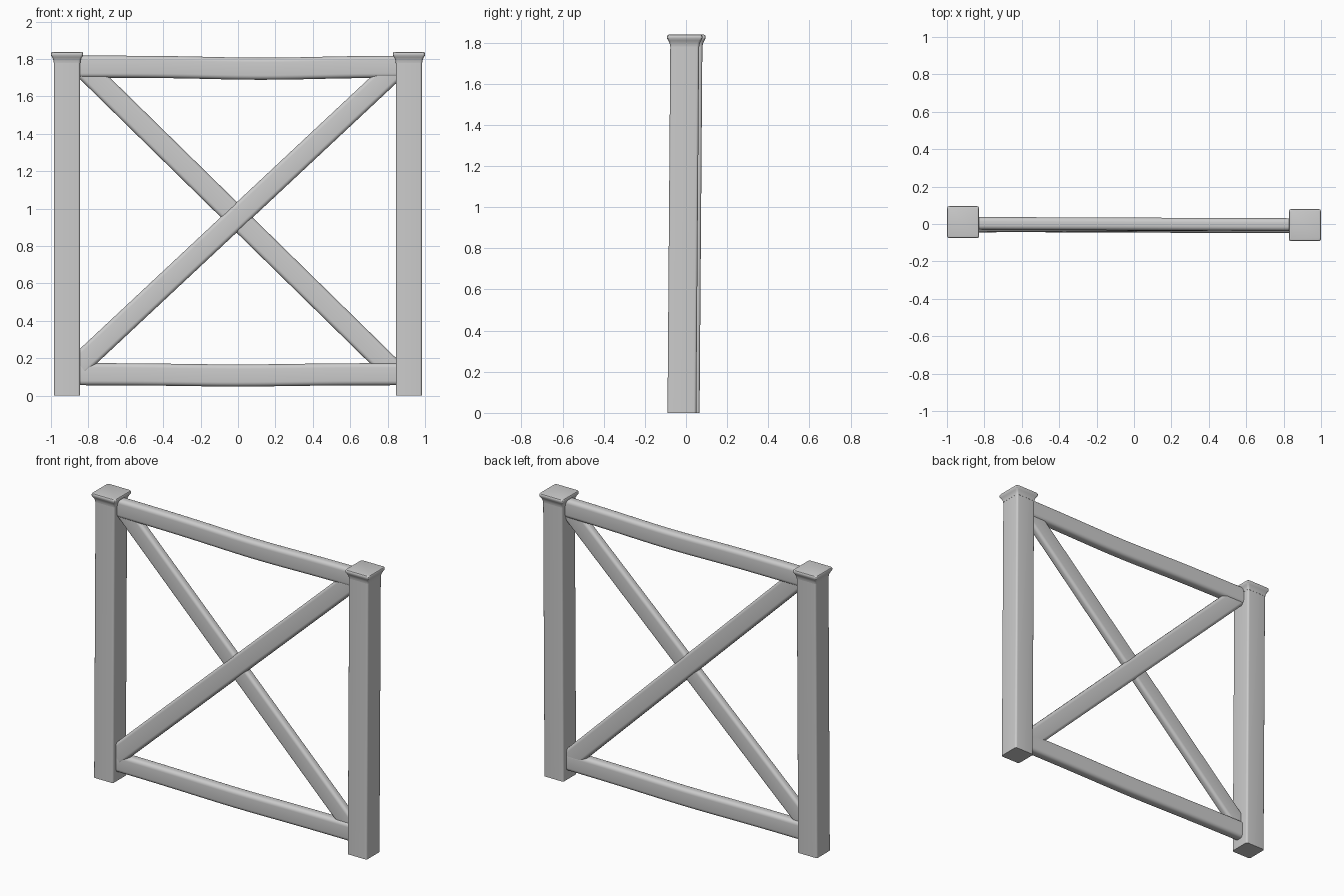
import bpy, bmesh, math
from mathutils import Vector

cube = bpy.data.objects.get("Cube")
if cube:
    bpy.data.objects.remove(cube)

grey = bpy.data.materials.new("plain_grey")
grey.use_nodes = True
grey.diffuse_color = (0.6, 0.6, 0.6, 1)
grey.node_tree.nodes["Principled BSDF"].inputs["Base Color"].default_value = (0.6, 0.6, 0.6, 1)


def rounded_rect(half_u, half_v, radius, steps=5):
    """Outline of a rectangle with rounded corners."""
    points = []
    for i, (su, sv) in enumerate([(1, 1), (-1, 1), (-1, -1), (1, -1)]):
        for k in range(steps + 1):
            a = (i + k / steps) * math.pi / 2
            points.append((su * (half_u - radius) + radius * math.cos(a),
                           sv * (half_v - radius) + radius * math.sin(a)))
    return points


def loft(name, sections, u, v):
    """Skin over sections of (centre, half width, half depth, corner radius)."""
    bm = bmesh.new()
    rings = []
    for centre, hu, hv, radius in sections:
        rings.append([bm.verts.new(Vector(centre) + u * a + v * b)
                      for a, b in rounded_rect(hu, hv, radius)])
    n = len(rings[0])
    for low, high in zip(rings, rings[1:]):
        for i in range(n):
            j = (i + 1) % n
            bm.faces.new((low[i], low[j], high[j], high[i]))
    bm.faces.new(rings[0][::-1])
    bm.faces.new(rings[-1])
    bmesh.ops.recalc_face_normals(bm, faces=bm.faces)
    mesh = bpy.data.meshes.new(name)
    bm.to_mesh(mesh)
    bm.free()
    mesh.materials.append(grey)
    obj = bpy.data.objects.new(name, mesh)
    bpy.context.collection.objects.link(obj)
    bpy.ops.object.select_all(action="DESELECT")
    obj.select_set(True)
    bpy.context.view_layer.objects.active = obj
    bpy.ops.object.shade_smooth_by_angle(angle=math.radians(35))


X, Y, Z = Vector((1, 0, 0)), Vector((0, 1, 0)), Vector((0, 0, 1))


def lean(z):
    """The whole panel leans slightly backwards."""
    return 0.014 * (z / 1.84 - 1)


# Posts with flared caps: (height, half width)
shaft = [(0, 0.07), (1.79, 0.07)]
cap = [(1.78, 0.071), (1.79, 0.072), (1.80, 0.075), (1.81, 0.08),
       (1.82, 0.086), (1.831, 0.086), (1.836, 0.083), (1.838, 0.078)]
for side, x, y in (("right", -0.914, 0.01), ("left", 0.914, -0.006)):
    for part, profile in (("post", shaft), ("post_cap", cap)):
        loft(f"{side}_{part}", [((x, y + lean(z), z), h, h, 0.012) for z, h in profile], X, Y)


# Rails, slightly bowed
def rail(name, height, sag, sag_x, y):
    sections = []
    for i in range(17):
        x = -0.86 + i * 1.72 / 16
        z = height - sag * math.exp(-((x - sag_x) / 0.4) ** 2)
        sections.append(((x, y - 0.004 * x, z), 0.034, 0.059, 0.024))
    loft(name, sections, Y, Z)


rail("top_rail", 1.759, 0.011, 0.13, 0)
rail("bottom_rail", 0.115, 0.007, 0.0, -0.012)


# Crossed braces
def brace(name, x0, x1, mid_z, slope, offset):
    ends = [Vector((x, offset + lean(mid_z + slope * x), mid_z + slope * x)) for x in (x0, x1)]
    along = (ends[1] - ends[0]).normalized()
    side = along.cross(Y).normalized()
    loft(name, [(p, 0.059, 0.027, 0.02) for p in ends], side, Y)


brace("rising_brace", -0.85, 0.85, 0.96, 0.935, -0.005)
brace("falling_brace", -0.82, 0.84, 0.947, -0.98, 0.004)
